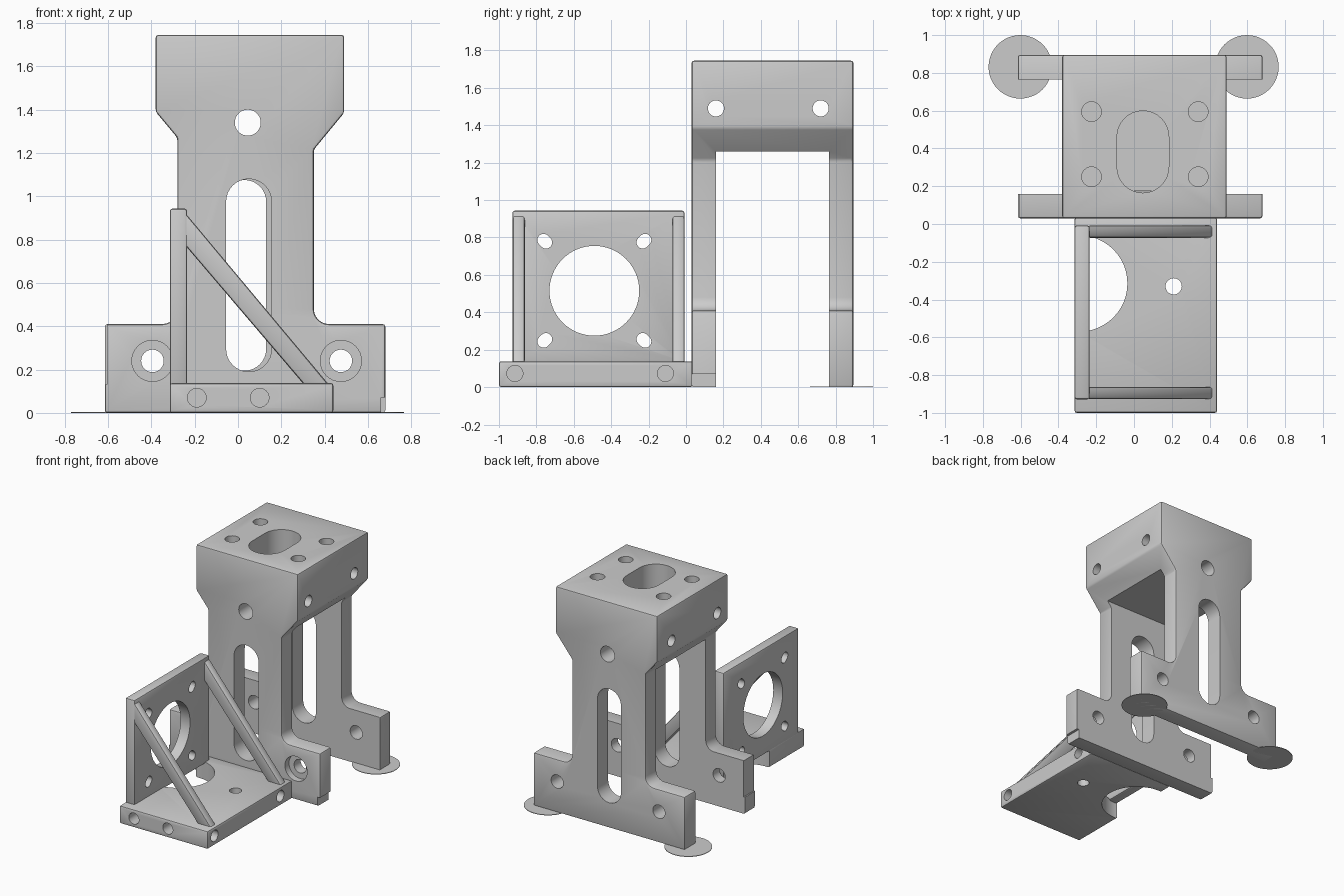
import bpy, bmesh, math
from math import radians, cos, sin

default = bpy.data.objects.get("Cube")
if default:
    bpy.data.objects.remove(default, do_unlink=True)

grey = bpy.data.materials.new("plain grey")
grey.use_nodes = True
colour = (0.6, 0.6, 0.6, 1)
grey.diffuse_color = colour
grey.node_tree.nodes["Principled BSDF"].inputs["Base Color"].default_value = colour


def prism(name, points, axis, start, end):
    """Extrude a 2D outline along an axis."""
    place = {"x": lambda u, v, t: (t, u, v),
             "y": lambda u, v, t: (u, t, v),
             "z": lambda u, v, t: (u, v, t)}[axis]
    bm = bmesh.new()
    rings = [[bm.verts.new(place(u, v, t)) for u, v in points] for t in (start, end)]
    for ring in rings:
        bm.faces.new(ring)
    n = len(points)
    for i in range(n):
        j = (i + 1) % n
        bm.faces.new((rings[0][i], rings[0][j], rings[1][j], rings[1][i]))
    bmesh.ops.recalc_face_normals(bm, faces=bm.faces)
    mesh = bpy.data.meshes.new(name)
    bm.to_mesh(mesh)
    bm.free()
    mesh.materials.append(grey)
    obj = bpy.data.objects.new(name, mesh)
    bpy.context.collection.objects.link(obj)
    return obj


def rect(u0, u1, v0, v1):
    return [(u0, v0), (u1, v0), (u1, v1), (u0, v1)]


def arc(u, v, r, a0, a1, n):
    return [(u + r * cos(radians(a0 + (a1 - a0) * i / n)),
             v + r * sin(radians(a0 + (a1 - a0) * i / n))) for i in range(n + 1)]


def circle(u, v, r, n=32):
    return arc(u, v, r, 0, 360, n)[:-1]


def slot(u, v, r, half, angle=90):
    """Round-ended slot whose long axis points along angle."""
    du, dv = half * cos(radians(angle)), half * sin(radians(angle))
    return (arc(u + du, v + dv, r, angle - 90, angle + 90, 16)
            + arc(u - du, v - dv, r, angle + 90, angle + 270, 16))


def finish(obj, cuts=(), bevel=0.012):
    """Round the edges, cut the openings and bake the result."""
    if bevel:
        mod = obj.modifiers.new("rounded_edges", "BEVEL")
        mod.width, mod.segments = bevel, 2
        mod.limit_method, mod.angle_limit = "ANGLE", radians(30)
    cutters = [prism("cutter", *cut) for cut in cuts]
    for cutter in cutters:
        cutter.hide_render = True
        mod = obj.modifiers.new("opening", "BOOLEAN")
        mod.operation, mod.solver, mod.object = "DIFFERENCE", "EXACT", cutter
    graph = bpy.context.evaluated_depsgraph_get()
    baked = bpy.data.meshes.new_from_object(obj.evaluated_get(graph))
    obj.modifiers.clear()
    obj.data = baked
    for cutter in cutters:
        bpy.data.objects.remove(cutter, do_unlink=True)
    bpy.ops.object.select_all(action="DESELECT")
    obj.select_set(True)
    bpy.context.view_layer.objects.active = obj
    bpy.ops.object.shade_smooth_by_angle(angle=radians(25))


# Tower: a two-legged bridge with flared head and wide feet
FRONT, BACK, TOP = 0.03, 0.895, 1.745
outline = [(-0.615, 0), (0.68, 0), (0.68, 0.41)]
outline += arc(0.42, 0.48, 0.07, 270, 180, 6)
outline += [(0.35, 1.215), (0.49, 1.385), (0.49, TOP),
            (-0.38, TOP), (-0.38, 1.39), (-0.28, 1.27)]
outline += arc(-0.35, 0.48, 0.07, 0, -90, 6) + [(-0.615, 0.41)]
tower = prism("tower", outline, "y", FRONT, BACK)
cuts = [
    (rect(0.16, 0.765, -0.1, 1.26), "x", -1, 1),               # gap between legs
    (slot(0.05, 0.635, 0.105, 0.34), "y", -0.1, 0.4),          # front leg slot
    (slot(0.03, 0.635, 0.1, 0.34), "y", 0.5, 1),               # rear leg slot
    (circle(0.045, 1.34, 0.06), "y", -0.1, 1),                 # head cross hole
    (slot(0.047, 0.382, 0.137, 0.08), "z", 1.53, 2),           # top pocket
    (rect(0.66, 0.8, -0.1, 0.07), "y", -0.1, 0.4),             # front foot steps
    (rect(-0.8, -0.605, 0.13, 0.5), "y", -0.1, 0.4),
]
for x in (-0.395, 0.475):
    cuts.append((circle(x, 0.24, 0.052), "y", -0.1, 1))        # foot bolt holes
    cuts.append((circle(x, 0.24, 0.095), "y", -0.1, 0.08))     # counterbores
for y in (0.16, 0.72):
    cuts.append((circle(y, 1.49, 0.043), "x", -1, 1))          # head side holes
for x in (-0.225, 0.34):
    for y in (0.25, 0.595):
        cuts.append((circle(x, y, 0.052), "z", 1.4, 2))        # head top holes
finish(tower, cuts)

# Base plate of the mounting bracket
base = prism("bracket_base", rect(-0.315, 0.44, -1, 0.035), "z", 0, 0.138)
cuts = [(circle(-0.29, -0.315, 0.255, 48), "z", -0.1, 0.3),
        (circle(0.21, -0.33, 0.043), "z", -0.1, 0.3)]
cuts += [(circle(x, 0.07, 0.043), "y", -1.1, -0.85) for x in (-0.19, 0.1)]
cuts += [(circle(y, 0.073, 0.043), "x", 0.29, 0.6) for y in (-0.915, -0.11)]
finish(base, cuts)

# Upright motor plate with central bore and four slots
plate = prism("bracket_plate", rect(-0.928, -0.008, 0.125, 0.943), "x", -0.315, -0.235)
cuts = [(circle(-0.49, 0.515, 0.24, 64), "x", -1, 1)]
for sy in (-1, 1):
    for sz in (-1, 1):
        cuts.append((slot(-0.49 + sy * 0.265, 0.515 + sz * 0.265, 0.033, 0.009,
                          45 * sy * sz), "x", -1, 1))
finish(plate, cuts)

# Diagonal braces on both sides of the bracket
brace = [(-0.245, 0.925), (-0.245, 0.775), (0.305, 0.13), (0.42, 0.13)]
for name, y in (("front_brace", -0.927), ("rear_brace", -0.073)):
    finish(prism(name, brace, "y", y, y + 0.065))

# Thin round pads under the rear foot
for name, x in (("right_pad", -0.602), ("left_pad", 0.598)):
    finish(prism(name, circle(x, 0.832, 0.168, 48), "z", 0, 0.004), bevel=0)
